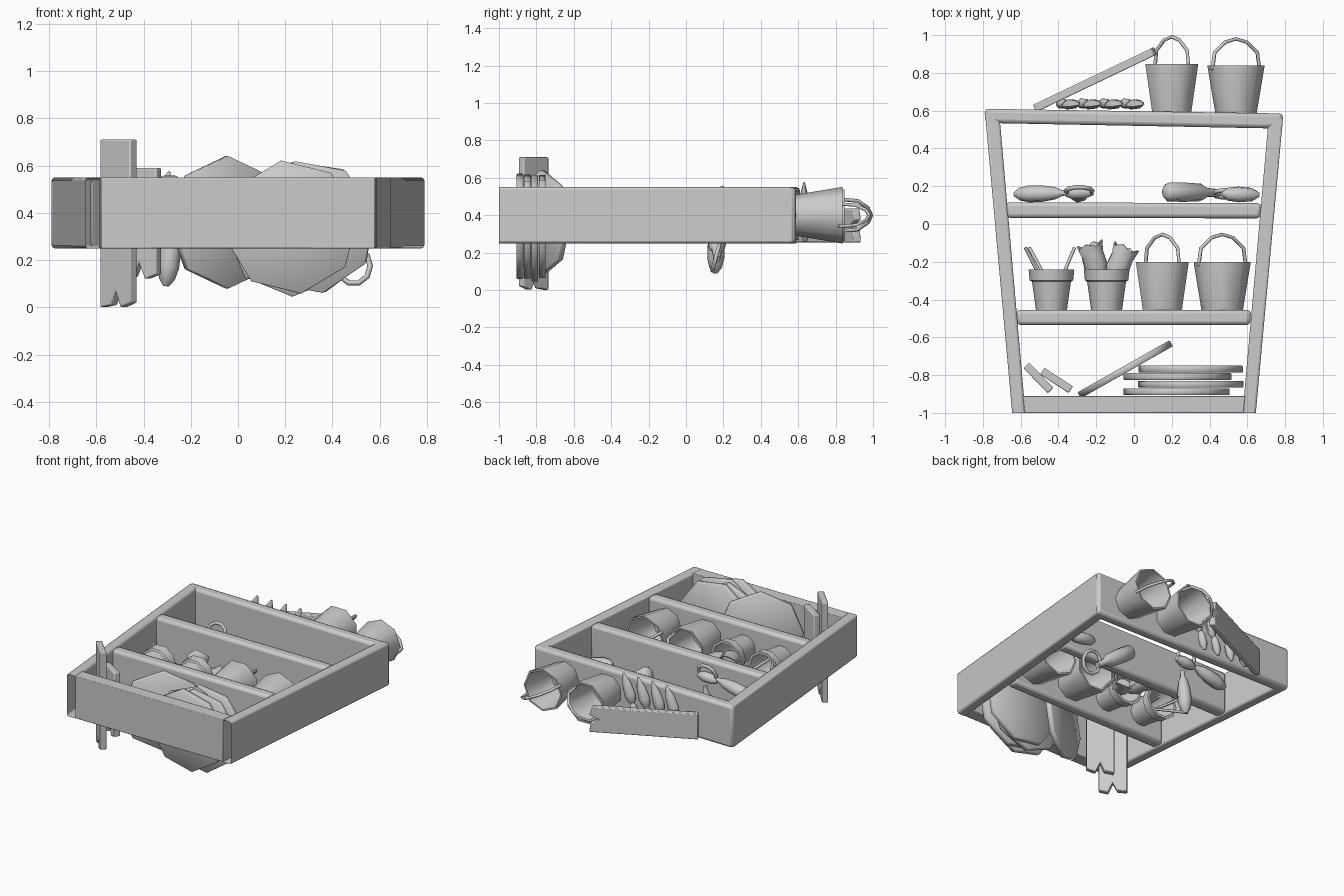
import bpy, bmesh, math
from mathutils import Matrix, Vector

if "Cube" in bpy.data.objects:
    bpy.data.objects.remove(bpy.data.objects["Cube"])

def finish(name, bm, smooth=50, bevel=0):
    bmesh.ops.recalc_face_normals(bm, faces=bm.faces)
    me = bpy.data.meshes.new(name)
    bm.to_mesh(me)
    bm.free()
    ob = bpy.data.objects.new(name, me)
    bpy.context.collection.objects.link(ob)
    if bevel:
        m = ob.modifiers.new("bevel", 'BEVEL')
        m.width, m.segments = bevel, 2
    bpy.ops.object.select_all(action='DESELECT')
    ob.select_set(True)
    bpy.context.view_layer.objects.active = ob
    bpy.ops.object.shade_smooth_by_angle(angle=math.radians(smooth))
    return ob

def extrude(bm, pts, vec):
    f = bm.faces.new([bm.verts.new(p) for p in pts])
    r = bmesh.ops.extrude_face_region(bm, geom=[f])
    bmesh.ops.translate(bm, vec=vec, verts=[v for v in r['geom'] if isinstance(v, bmesh.types.BMVert)])

def board(name, pts, bevel=0.02, open_end=False):
    bm = bmesh.new()
    extrude(bm, [(x, y, .25) for x, y in pts], (0, 0, .3))
    if open_end:
        ends = [f for f in bm.faces if f.calc_center_median().y < -.99]
        bmesh.ops.delete(bm, geom=ends, context='FACES_ONLY')
    return finish(name, bm, 40, bevel)

def lathe(name, profile, mat, n=8, phase=0.0, jag=0.0, scale=(1, 1)):
    """Spin (radius, height) points about local y, then place by mat."""
    bm = bmesh.new()
    rings = []
    for k, (r, h) in enumerate(profile):
        ring = []
        for i in range(n):
            a = phase + 2 * math.pi * i / n
            dh = jag * (-1) ** i if len(profile) // 2 - 1 <= k < len(profile) - 1 else 0
            ring.append(bm.verts.new((r * math.cos(a) * scale[0], h + dh, r * math.sin(a) * scale[1])))
        rings.append(ring)
    for a, b in zip(rings, rings[1:]):
        for i in range(n):
            j = (i + 1) % n
            bm.faces.new((a[i], a[j], b[j], b[i]))
    bm.faces.new(rings[0])
    bm.faces.new(rings[-1])
    bm.transform(mat)
    return finish(name, bm)

def tube(name, pts, r, closed=False):
    cu = bpy.data.curves.new(name, 'CURVE')
    cu.dimensions = '3D'
    cu.bevel_depth, cu.bevel_resolution, cu.use_fill_caps = r, 1, True
    sp = cu.splines.new('POLY')
    sp.points.add(len(pts) - 1)
    for p, q in zip(sp.points, pts):
        p.co = (*q, 1)
    sp.use_cyclic_u = closed
    ob = bpy.data.objects.new(name, cu)
    bpy.context.collection.objects.link(ob)
    return ob

def align(start, end):
    """Matrix sending local +y from start towards end."""
    d = Vector(end) - Vector(start)
    return Matrix.Translation(start) @ Vector((0, 1, 0)).rotation_difference(d).to_matrix().to_4x4()

def plank(name, centre, ldir, wdir, length, width, thick):
    """Board with a V notch cut in its +ldir end."""
    l, w = Vector(ldir).normalized(), Vector(wdir).normalized()
    n, c = l.cross(w), Vector(centre)
    h, q = length / 2, width / 2
    out = [(-h, -q), (h, -q), (h - .01, -q * .3), (h - .07, 0), (h, q * .35), (h - .02, q), (-h, q)]
    bm = bmesh.new()
    extrude(bm, [c + l * a + w * b - n * thick / 2 for a, b in out], n * thick)
    return finish(name, bm, 40, .006)

# Shelf frame; the side boards are hollow and open at the foot
for s, nm, top in ((-1, "left_side", .6), (1, "right_side", .575)):
    board(nm, [(s * .645, -1), (s * .79, top), (s * .71, top - .05), (s * .575, -1)], .012, True)
board("bottom_board", [(-.58, -1), (.58, -1), (.588, -.91), (-.588, -.91)], .004)
board("top_board", [(-.787, .535), (.782, .505), (.79, .585), (-.792, .61)])
board("upper_shelf", [(-.675, .032), (.67, .03), (.675, .11), (-.68, .115)])
board("lower_shelf", [(-.62, -.535), (.615, -.535), (.62, -.455), (-.625, -.455)])

# Buckets with wire handles
ZC = .4
def bucket(name, x, y, h, rt, rb, hw, peak, tilt):
    prof = [(rb, 0), (rt, h - .01), (rt, h), (rt * .92, h), (rb * .88, .025)]
    lathe(name, prof, Matrix.Translation((x, y, ZC)), 8, math.pi / 8 if tilt > 0 else 0)
    pts = []
    for u, v in ((-1, -.15), (-.9, .5), (-.45, .88), (0, 1), (.45, .88), (.9, .5), (1, -.15)):
        pts.append((x + hw * u, y + h + (peak - y - h) * v, ZC + tilt * u))
    tube(name + "_handle", pts, .01)

bucket("top_bucket_a", .2, .592, .255, .15, .112, .09, .991, .085)
bucket("top_bucket_b", .54, .588, .25, .15, .11, .125, .98, -.06)
bucket("shelf_bucket_a", .15, -.455, .255, .15, .112, .09, -.055, .085)
bucket("shelf_bucket_b", .467, -.455, .255, .15, .11, .125, -.055, -.06)

# Flower pots
for i, x in enumerate((-.437, -.145)):
    prof = [(.082, 0), (.103, .15), (.115, .157), (.121, .215), (.102, .215), (.09, .14), (.068, .03)]
    lathe(f"flower_pot_{i}", prof, Matrix.Translation((x, -.455, ZC)), 10)

# Sticks in the first pot
for i, (a, b, za, zb) in enumerate(((-.46, -.575, .4, .45), (-.41, -.315, .42, .34), (-.43, -.555, .4, .31))):
    tube(f"stick_{i}", [(a, -.36, za), ((a + 2 * b) / 3, -.2, (za + 2 * zb) / 3), (b, -.125, zb)], .009)

# Gloves with ragged cuffs in the second pot
for i, (a, b) in enumerate((((-.185, -.28, .42), (-.24, -.09, .43)), ((-.11, -.29, .38), (-.04, -.12, .37)))):
    prof = [(.04, 0), (.066, .06), (.062, .12), (.075, .175), (.065, .175), (.045, .11)]
    lathe(f"glove_{i}", prof, align(a, b), 8, .3, .012, (1, .8))

# Hand tools on the upper shelf
GRIP = [(.012, 0), (.034, .03), (.046, .08), (.045, .15), (.034, .22), (.016, .26), (.014, .3)]
def ring(name, c, rx, rz, r=.012):
    tube(name, [(c[0] + rx * math.cos(t * math.pi / 5), c[1] + .02 * math.sin(t * math.pi / 5),
                 c[2] + rz * math.sin(t * math.pi / 5)) for t in range(10)], r, True)

lathe("left_tool_grip", GRIP, align((-.635, .157, .4), (-.36, .165, .46)), 8)
lathe("left_tool_head", [(.02, 0), (.04, .04), (.04, .1), (.02, .15)],
      align((-.365, .165, .45), (-.23, .17, .46)), 8, 0, 0, (.9, .9))
ring("left_tool_loop", (-.29, .175, .49), .07, .06)
lathe("hanging_grip", GRIP, align((-.305, .157, .09), (-.265, .165, .4)), 8)
lathe("right_tool_body", [(.03, 0), (.05, .02), (.052, .12), (.047, .23), (.025, .27), (.02, .35)],
      align((.165, .17, .37), (.44, .165, .17)), 8)
lathe("right_tool_grip", [(.012, 0), (.034, .03), (.042, .09), (.036, .16), (.012, .2)],
      align((.465, .158, .34), (.655, .155, .31)), 8)
ring("right_tool_loop", (.49, .16, .175), .07, .075)

# Small trowels leaning along the top
for i in range(4):
    x = -.355 + .113 * i
    lathe(f"small_trowel_blade_{i}", [(.006, 0), (.03, .07), (.038, .15), (.03, .19), (.012, .21)],
          align((x + .065, .632, .575), (x - .01, .634, .37)), 8, 0, 0, (1, .7))
    lathe(f"small_trowel_grip_{i}", [(.012, 0), (.026, .03), (.028, .09), (.01, .13)],
          align((x - .008, .638, .385), (x - .045, .638, .26)), 8)

# Notched planks
plank("leaning_plank", (-.205, .765, .345), (.65, .31, 0), (0, 0, 1), .71, .18, .042)
plank("standing_plank_a", (-.506, -.815, .355), (0, 0, -1), (.14, -.145, 0), .71, .185, .042)
plank("standing_plank_b", (-.41, -.828, .355), (0, 0, -1), (.16, -.105, 0), .47, .18, .042)

# Stacked plates and the leaning plate
def plate(name, mat, r, phase):
    lathe(name, [(r * .985, 0), (r, .004), (r, .032), (r * .985, .036)], mat, 8, phase)

for i, (x, z, ph) in enumerate(((.225, .34, .15), (.3, .34, .21), (.23, .33, .0), (.3, .34, .25))):
    plate(f"stacked_plate_{i}", Matrix.Translation((x, -.906 + i * .04, z)), .285, ph)
plate("leaning_plate", Matrix.Translation((-.038, -.785, .36)) @ Matrix.Rotation(math.radians(29.5), 4, 'Z'),
      .28, 0)
